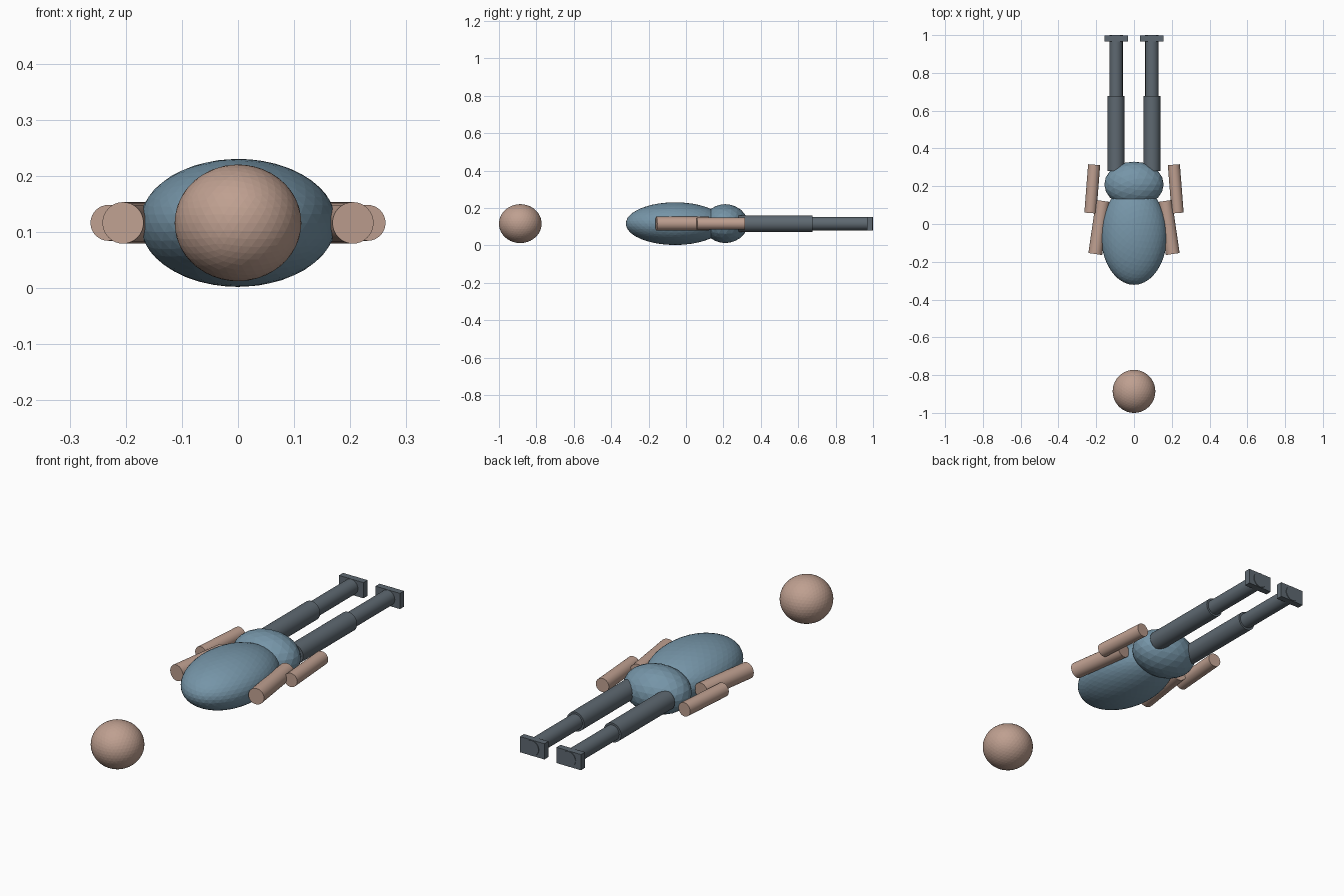
import bpy
from mathutils import Vector

if "Cube" in bpy.data.objects:
    bpy.data.objects.remove(bpy.data.objects["Cube"])

Z = 0.116  # height of the body axis


def material(name, rgb):
    m = bpy.data.materials.new(name)
    m.diffuse_color = (*rgb, 1)
    m.use_nodes = True
    m.node_tree.nodes["Principled BSDF"].inputs["Base Color"].default_value = m.diffuse_color
    return m


skin = material("warm skin", (0.52, 0.35, 0.28))
blue = material("dusty blue", (0.18, 0.30, 0.39))
grey = material("slate grey", (0.112, 0.14, 0.165))


def finish(name, mat):
    ob = bpy.context.object
    ob.name = name
    ob.data.materials.append(mat)
    return ob


def ellipsoid(name, y, radii, mat, detail):
    bpy.ops.mesh.primitive_ico_sphere_add(subdivisions=detail, radius=1, location=(0, y, Z))
    ob = finish(name, mat)
    ob.scale = radii


def limb(name, start, end, radius, mat):
    a, b = Vector((*start, Z)), Vector((*end, Z))
    bpy.ops.mesh.primitive_cylinder_add(vertices=32, radius=radius, depth=(b - a).length,
                                        location=(a + b) / 2)
    ob = finish(name, mat)
    ob.rotation_mode = 'QUATERNION'
    ob.rotation_quaternion = (b - a).to_track_quat('Z', 'Y')
    bpy.ops.object.shade_smooth_by_angle()


# Head (set apart from the body), torso and hips
ellipsoid("head", -0.886, (0.113, 0.114, 0.104), skin, 4)
ellipsoid("torso", -0.058, (0.175, 0.264, 0.114), blue, 4)
ellipsoid("hips", 0.21, (0.157, 0.12, 0.104), blue, 3)

for side, s in (("left", 1), ("right", -1)):
    # Arms
    limb(side + "_upper_arm", (s * 0.205, -0.159), (s * 0.164, 0.122), 0.037, skin)
    limb(side + "_forearm", (s * 0.231, 0.058), (s * 0.211, 0.314), 0.032, skin)
    # Legs
    limb(side + "_thigh", (s * 0.095, 0.28), (s * 0.095, 0.677), 0.0445, grey)
    limb(side + "_shin", (s * 0.095, 0.65), (s * 0.095, 1.0), 0.0355, grey)
    # Foot plate
    bpy.ops.mesh.primitive_cube_add(size=1, location=(s * 0.094, 0.982, Z))
    finish(side + "_foot", grey).scale = (0.126, 0.03, 0.073)
